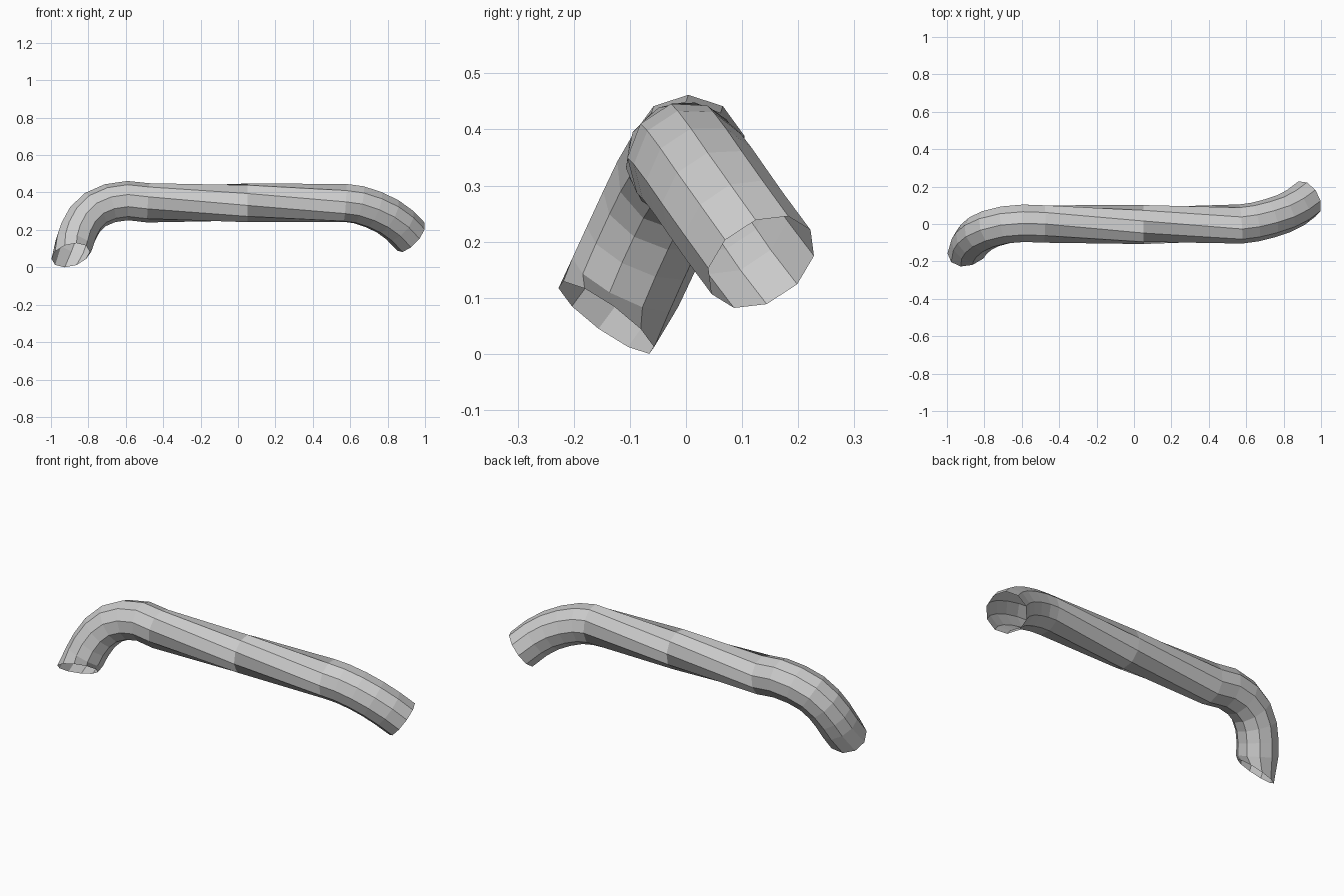
import bpy, bmesh, math
from mathutils import Vector

if "Cube" in bpy.data.objects:
    bpy.data.objects.remove(bpy.data.objects["Cube"])

SIDES = 10
RADIUS = 0.105

# Centre line: bent left end, straight grip, bent right end
PATH = [Vector(p) for p in (
    (-0.895, -0.142, 0.067), (-0.875, -0.108, 0.13), (-0.855, -0.08, 0.19),
    (-0.82, -0.05, 0.255), (-0.765, -0.024, 0.31), (-0.685, -0.004, 0.345),
    (-0.59, 0.004, 0.359), (-0.48, 0.0, 0.347),
    (0.05, -0.003, 0.347),
    (0.57, 0.0, 0.347), (0.645, 0.01, 0.337), (0.725, 0.03, 0.311),
    (0.80, 0.055, 0.275), (0.865, 0.088, 0.228), (0.925, 0.134, 0.166))]
START_DIR = Vector((-0.23, 0.57, 0.787))
END_DIR = Vector((0.68, 0.40, -0.61))
MIDDLE = 8          # ring in the middle of the straight part
TWIST = 25.5        # twist of each straight segment, degrees


def direction(i):
    if i == 0:
        return START_DIR.normalized()
    if i == len(PATH) - 1:
        return END_DIR.normalized()
    before = (PATH[i] - PATH[i - 1]).normalized()
    after = (PATH[i + 1] - PATH[i]).normalized()
    return (before + after).normalized()


# Open faceted tube
bm = bmesh.new()
rings = []
for i, centre in enumerate(PATH):
    turn = Vector((1, 0, 0)).rotation_difference(direction(i))
    steps = 0 if i < MIDDLE else (1 if i == MIDDLE else 2)
    phase = math.radians(90 + steps * TWIST)
    ring = []
    for k in range(SIDES):
        a = phase + math.tau * k / SIDES
        offset = Vector((0, math.cos(a), math.sin(a))) * RADIUS
        ring.append(bm.verts.new(centre + turn @ offset))
    rings.append(ring)

for r0, r1 in zip(rings, rings[1:]):
    for k in range(SIDES):
        n = (k + 1) % SIDES
        bm.faces.new((r0[k], r0[n], r1[n], r1[k]))
bmesh.ops.recalc_face_normals(bm, faces=bm.faces)

# Rest the lowest point on the floor
low = min(v.co.z for v in bm.verts)
bmesh.ops.translate(bm, verts=bm.verts, vec=(0, 0, -low))

mesh = bpy.data.meshes.new("bent_tube_handle")
bm.to_mesh(mesh)
bm.free()
obj = bpy.data.objects.new("bent_tube_handle", mesh)
bpy.context.collection.objects.link(obj)
